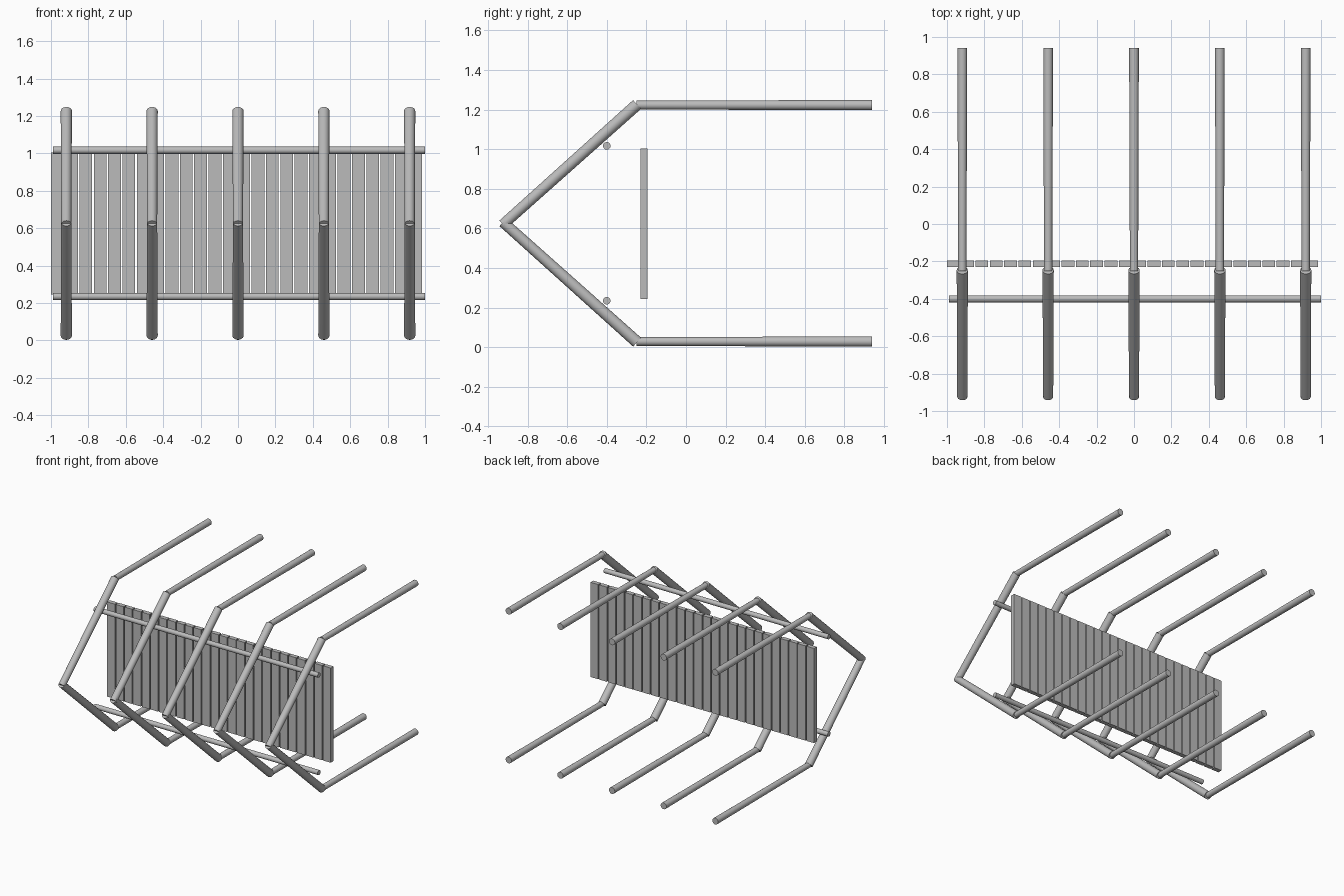
import bpy
import math
from mathutils import Vector

old = bpy.data.objects.get("Cube")
if old:
    bpy.data.objects.remove(old, do_unlink=True)

# One plain grey for the whole structure
grey = bpy.data.materials.new("plain grey")
grey.use_nodes = True
color = (0.5, 0.5, 0.5, 1)
grey.diffuse_color = color
grey.node_tree.nodes["Principled BSDF"].inputs["Base Color"].default_value = color


def pole(name, start, end, r_start, r_end):
    """Slightly tapered round pole between two points."""
    a, b = Vector(start), Vector(end)
    axis = b - a
    bpy.ops.mesh.primitive_cone_add(vertices=24, radius1=r_start, radius2=r_end,
                                    depth=axis.length, location=(a + b) / 2)
    obj = bpy.context.object
    obj.name = name
    obj.rotation_euler = axis.to_track_quat('Z', 'Y').to_euler()
    obj.data.materials.append(grey)
    bpy.ops.object.shade_smooth_by_angle(angle=math.radians(40))
    return obj


def slat(name, x):
    """Upright board of the back panel."""
    bpy.ops.mesh.primitive_cube_add(size=1, location=(x, -0.212, 0.625))
    obj = bpy.context.object
    obj.name = name
    obj.scale = (SLAT_WIDTH, 0.035, 0.76)
    bpy.ops.object.transform_apply(location=False, rotation=False, scale=True)
    obj.data.materials.append(grey)


MID = 0.626        # height of the symmetry plane
HALF = 0.597       # from the symmetry plane to the outer poles
PITCH = 0.0767
SLAT_WIDTH = 0.068

# Five bent frames, each mirrored top to bottom
for i in range(5):
    x = (i - 2) * 0.459
    for side, label in ((1, "upper"), (-1, "lower")):
        z = MID + side * HALF
        pole(f"{label}_beam_{i + 1}", (x, -0.25, z), (x, 0.94, z), 0.022, 0.026)
        pole(f"{label}_brace_{i + 1}", (x, -0.924, MID - side * 0.006),
             (x, -0.247, z + side * 0.003), 0.027, 0.03)

# Long rails tying the frames together
for side, label in ((1, "upper"), (-1, "lower")):
    z = MID + side * 0.391
    pole(f"{label}_rail", (-0.99, -0.4, z), (1, -0.4, z), 0.019, 0.019)

# Panel of upright slats
for i in range(26):
    slat(f"slat_{i + 1}", -1.001 + SLAT_WIDTH / 2 + i * PITCH)
